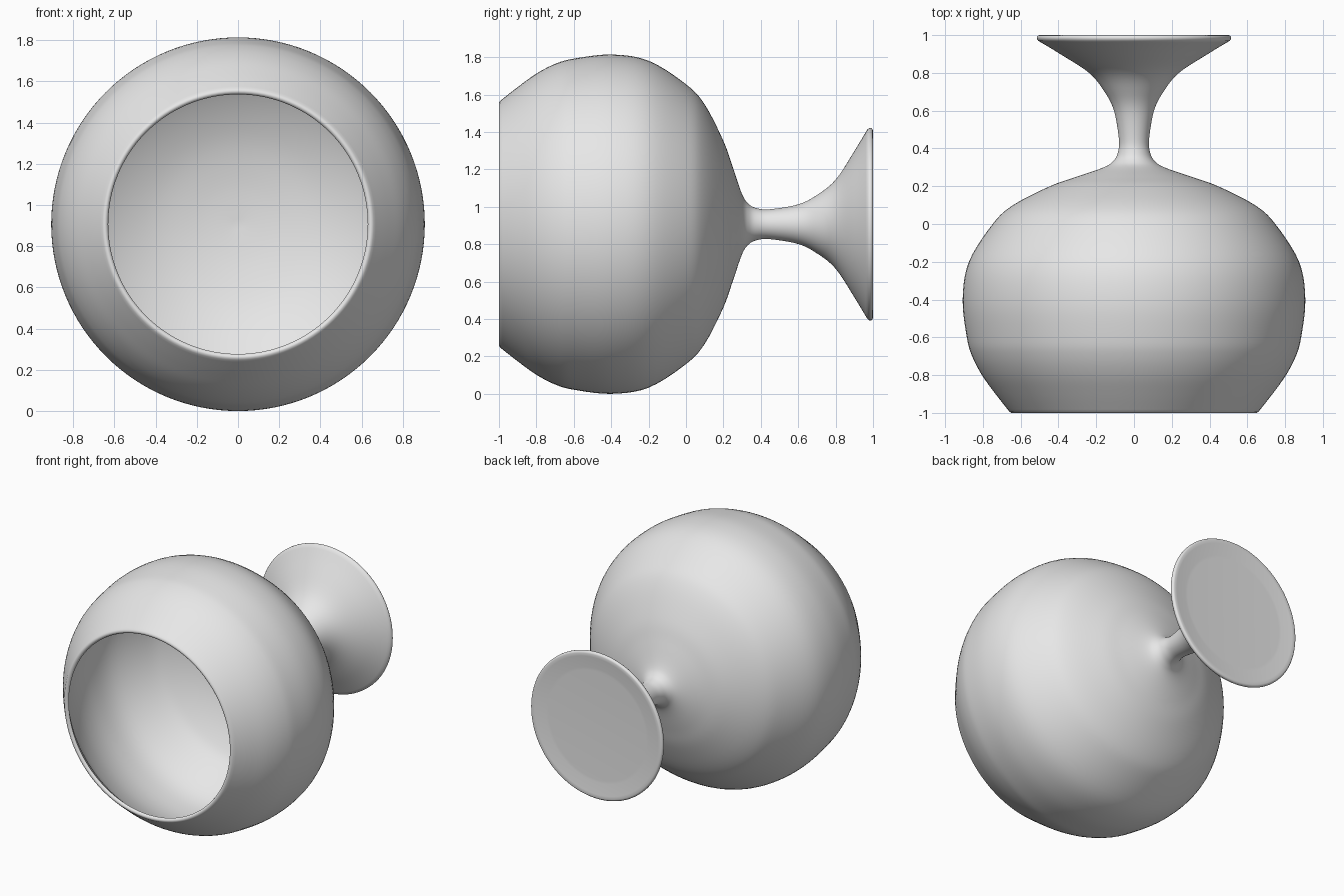
import bpy, bmesh, math

if "Cube" in bpy.data.objects:
    bpy.data.objects.remove(bpy.data.objects["Cube"])

SEGMENTS = 128
CENTRE_Z = 0.907


def smooth_path(pts, steps=5):
    """Catmull-Rom curve through (y, radius) points."""
    out = []
    for i in range(len(pts) - 1):
        p0, p1 = pts[max(i - 1, 0)], pts[i]
        p2, p3 = pts[i + 1], pts[min(i + 2, len(pts) - 1)]
        for s in range(steps):
            t = s / steps
            out.append(tuple(0.5 * (2 * b + (c - a) * t + (2 * a - 5 * b + 4 * c - d) * t * t
                                    + (3 * b - a - 3 * c + d) * t ** 3)
                             for a, b, c, d in zip(p0, p1, p2, p3)))
    return out + [pts[-1]]


def lathe(name, profile, mat):
    """Revolve a (y, radius) profile about the y axis."""
    bm = bmesh.new()
    rings = []
    for y, r in profile:
        n = SEGMENTS if r > 1e-4 else 1
        rings.append([bm.verts.new((r * math.cos(2 * math.pi * k / n), y,
                                    CENTRE_Z + r * math.sin(2 * math.pi * k / n)))
                      if n > 1 else bm.verts.new((0, y, CENTRE_Z)) for k in range(n)])
    for a, b in zip(rings, rings[1:]):
        for k in range(SEGMENTS):
            j = (k + 1) % SEGMENTS
            if len(a) == 1:
                bm.faces.new((a[0], b[k], b[j]))
            elif len(b) == 1:
                bm.faces.new((a[k], b[0], a[j]))
            else:
                bm.faces.new((a[k], b[k], b[j], a[j]))
    bmesh.ops.recalc_face_normals(bm, faces=bm.faces[:])
    mesh = bpy.data.meshes.new(name)
    bm.to_mesh(mesh)
    bm.free()
    mesh.materials.append(mat)
    obj = bpy.data.objects.new(name, mesh)
    bpy.context.collection.objects.link(obj)
    bpy.context.view_layer.objects.active = obj
    obj.select_set(True)
    bpy.ops.object.shade_smooth_by_angle(angle=math.radians(40))
    return obj


grey = bpy.data.materials.new("light_grey")
grey.diffuse_color = (0.8, 0.8, 0.8, 1)
grey.use_nodes = True
grey.node_tree.nodes["Principled BSDF"].inputs["Base Color"].default_value = grey.diffuse_color

# inside of the bowl, from its deepest point out to the mouth
inner = smooth_path([(0.245, 0), (0.228, 0.2), (0.18, 0.41), (0.09, 0.605), (0, 0.715),
                     (-0.2, 0.848), (-0.4, 0.88), (-0.6, 0.855), (-0.8, 0.775),
                     (-0.9, 0.695), (-0.985, 0.63)])
# rounded lip
lip = [(-0.995, 0.634), (-1.0, 0.642), (-1.0, 0.65)]
# outside of the bowl, the stem and the flared foot
outer = smooth_path([(-0.994, 0.659), (-0.9, 0.733), (-0.8, 0.805), (-0.7, 0.857), (-0.6, 0.885),
                     (-0.4, 0.907), (-0.2, 0.874), (0, 0.748), (0.1, 0.64), (0.2, 0.445),
                     (0.25, 0.305), (0.3, 0.16), (0.335, 0.108), (0.38, 0.085), (0.45, 0.08),
                     (0.6, 0.106), (0.7, 0.156), (0.8, 0.238), (0.9, 0.391), (0.97, 0.507)])
# rounded foot edge and shallow hollow underneath
foot = [(0.98, 0.514), (0.99, 0.514), (0.997, 0.509), (1.0, 0.5), (0.998, 0.48),
        (0.988, 0.4), (0.987, 0.38), (0.987, 0)]

lathe("goblet", inner + lip + outer + foot, grey)
